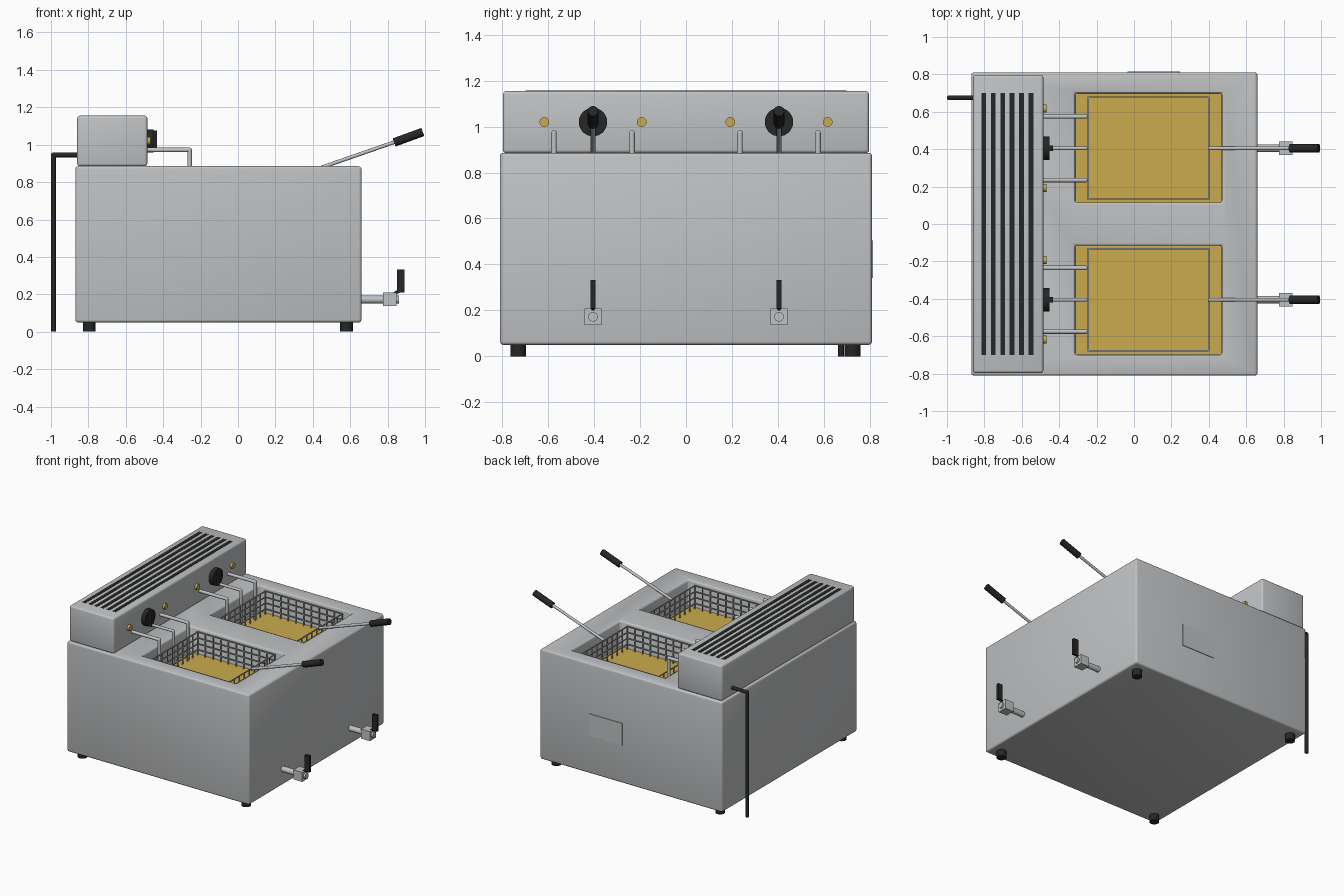
import bpy, bmesh, math
from mathutils import Vector

if "Cube" in bpy.data.objects:
    bpy.data.objects.remove(bpy.data.objects["Cube"])


def material(name, rgb):
    m = bpy.data.materials.new(name)
    m.diffuse_color = (*rgb, 1)
    m.use_nodes = True
    m.node_tree.nodes["Principled BSDF"].inputs["Base Color"].default_value = m.diffuse_color
    return m


STEEL = material("brushed steel", (0.53, 0.54, 0.55))
WIRE = material("wire steel", (0.42, 0.43, 0.44))
BLACK = material("black plastic", (0.018, 0.019, 0.02))
GOLD = material("golden oil", (0.6, 0.41, 0.075))


def finish(name, bm, mat, smooth=True):
    bmesh.ops.recalc_face_normals(bm, faces=bm.faces[:])
    me = bpy.data.meshes.new(name)
    bm.to_mesh(me)
    bm.free()
    ob = bpy.data.objects.new(name, me)
    bpy.context.collection.objects.link(ob)
    me.materials.append(mat)
    if smooth:
        shade(ob)
    return ob


def activate(ob):
    bpy.ops.object.select_all(action='DESELECT')
    ob.select_set(True)
    bpy.context.view_layer.objects.active = ob


def shade(ob):
    activate(ob)
    bpy.ops.object.shade_smooth_by_angle(angle=math.radians(35))


def add_box(bm, lo, hi):
    verts = bmesh.ops.create_cube(bm, size=1)["verts"]
    for v in verts:
        v.co = Vector([(lo[i] + hi[i]) / 2 + v.co[i] * (hi[i] - lo[i]) for i in range(3)])


def box(name, lo, hi, mat):
    bm = bmesh.new()
    add_box(bm, lo, hi)
    return finish(name, bm, mat, False)


def bevel(ob, width, segments=3):
    mod = ob.modifiers.new("rounded edges", 'BEVEL')
    mod.width, mod.segments = width, segments
    mod.limit_method = 'ANGLE'
    activate(ob)
    bpy.ops.object.modifier_apply(modifier=mod.name)
    shade(ob)


def add_rod(bm, a, b, r, sides=16):
    a, b = Vector(a), Vector(b)
    res = bmesh.ops.create_cone(bm, cap_ends=True, segments=sides, radius1=r,
                                radius2=r, depth=(b - a).length)
    rot = (b - a).to_track_quat('Z', 'Y').to_matrix()
    for v in res["verts"]:
        v.co = rot @ v.co + (a + b) / 2


def rod(name, a, b, r, mat, sides=24):
    bm = bmesh.new()
    add_rod(bm, a, b, r, sides)
    return finish(name, bm, mat)


def tube(name, points, r, mat):
    """Bent tube: straight rods joined by balls at the corners."""
    bm = bmesh.new()
    for a, b in zip(points, points[1:]):
        add_rod(bm, a, b, r)
    for p in points[1:-1]:
        res = bmesh.ops.create_uvsphere(bm, u_segments=16, v_segments=8, radius=r)
        bmesh.ops.translate(bm, verts=res["verts"], vec=p)
    return finish(name, bm, mat)


def basket(name, x0, x1, y0, y1, z0, z1):
    """Wire basket: horizontal hoops, upright wires and a floor grid."""
    bm = bmesh.new()
    w = 0.0035
    nx, ny, nz = 10, 9, 5
    for k in range(nz + 1):
        z = z0 + (z1 - z0) * k / nz
        for y in (y0, y1):
            add_box(bm, (x0 - w, y - w, z - w), (x1 + w, y + w, z + w))
        for x in (x0, x1):
            add_box(bm, (x - w, y0 - w, z - w), (x + w, y1 + w, z + w))
    for i in range(nx + 1):
        x = x0 + (x1 - x0) * i / nx
        for y in (y0, y1):
            add_box(bm, (x - w, y - w, z0), (x + w, y + w, z1))
        add_box(bm, (x - w, y0, z0 - w), (x + w, y1, z0 + w))
    for j in range(1, ny):
        y = y0 + (y1 - y0) * j / ny
        for x in (x0, x1):
            add_box(bm, (x - w, y - w, z0), (x + w, y + w, z1))
        add_box(bm, (x0, y - w, z0 - w), (x1, y + w, z0 + w))
    return finish(name, bm, WIRE, False)


# Cabinet with two wells cut into the top
OIL = 0.69
body = box("cabinet", (-0.87, -0.81, 0.05), (0.66, 0.81, 0.885), STEEL)
bm = bmesh.new()
for y0, y1 in ((-0.70, -0.115), (0.115, 0.70)):
    add_box(bm, (-0.315, y0, OIL - 0.08), (0.47, y1, 1.0))
cutter = finish("well_cutter", bm, STEEL, False)
cutter.hide_render = True
cut = body.modifiers.new("wells", 'BOOLEAN')
cut.operation, cut.solver, cut.object = 'DIFFERENCE', 'EXACT', cutter
activate(body)
bpy.ops.object.modifier_apply(modifier=cut.name)
bpy.data.objects.remove(cutter)
bevel(body, 0.014)

# Control housing with vent slots on top
housing = box("control_housing", (-0.86, -0.797, 0.885), (-0.485, 0.797, 1.155), STEEL)
bevel(housing, 0.014)
for i in range(6):
    x = -0.803 + i * 0.0505
    box("vent_slot", (x - 0.013, -0.70, 1.153), (x + 0.013, 0.70, 1.157), BLACK)

# Rear name plate, left blank
box("rear_plate", (-0.035, 0.808, 0.34), (0.245, 0.815, 0.505), STEEL)

# Feet
for x in (-0.795, 0.58):
    for y in (-0.73, 0.725):
        rod("foot", (x, y, 0), (x, y, 0.055), 0.034, BLACK)

# Power cable at the left side
tube("power_cable", [(-0.86, 0.675, 0.945), (-0.987, 0.675, 0.945), (-0.987, 0.675, 0)],
     0.013, BLACK)

# Each side: oil, basket, handle, heating tubes, knob, lamps and drain tap
for s in (-1, 1):
    c = 0.405 * s
    box("oil", (-0.314, c - 0.293, OIL - 0.08), (0.469, c + 0.293, OIL), GOLD)
    basket("basket", -0.245, 0.40, c - 0.272, c + 0.272, OIL - 0.05, 0.865)
    rod("basket_handle", (0.40, c, 0.862), (0.86, c, 1.022), 0.010, STEEL, 16)
    rod("handle_grip", (0.835, c, 1.012), (0.988, c, 1.068), 0.023, BLACK)

    for dy in (-0.17, 0.17):
        tube("heating_tube", [(-0.49, c + dy, 0.972), (-0.258, c + dy, 0.972),
                              (-0.258, c + dy, OIL - 0.03)], 0.012, STEEL)
    tube("sensor_tube", [(-0.49, c, 0.972), (-0.258, c, 0.972),
                         (-0.258, c, OIL - 0.03)], 0.010, STEEL)

    rod("knob", (-0.487, c, 1.02), (-0.452, c, 1.02), 0.062, BLACK, 32)
    box("knob_pointer", (-0.455, c - 0.014, 0.963), (-0.432, c + 0.014, 1.077), BLACK)
    for dy in (-0.212, 0.212):
        rod("lamp", (-0.487, c + dy, 1.02), (-0.468, c + dy, 1.02), 0.021, GOLD)

    rod("drain_pipe", (0.65, c, 0.172), (0.862, c, 0.172), 0.021, STEEL)
    box("valve_block", (0.775, c - 0.036, 0.137), (0.848, c + 0.036, 0.209), STEEL)
    box("valve_lever", (0.85, c - 0.010, 0.209), (0.89, c + 0.010, 0.333), BLACK)
    rod("valve_stem", (0.83, c, 0.20), (0.868, c, 0.222), 0.009, BLACK, 12)
